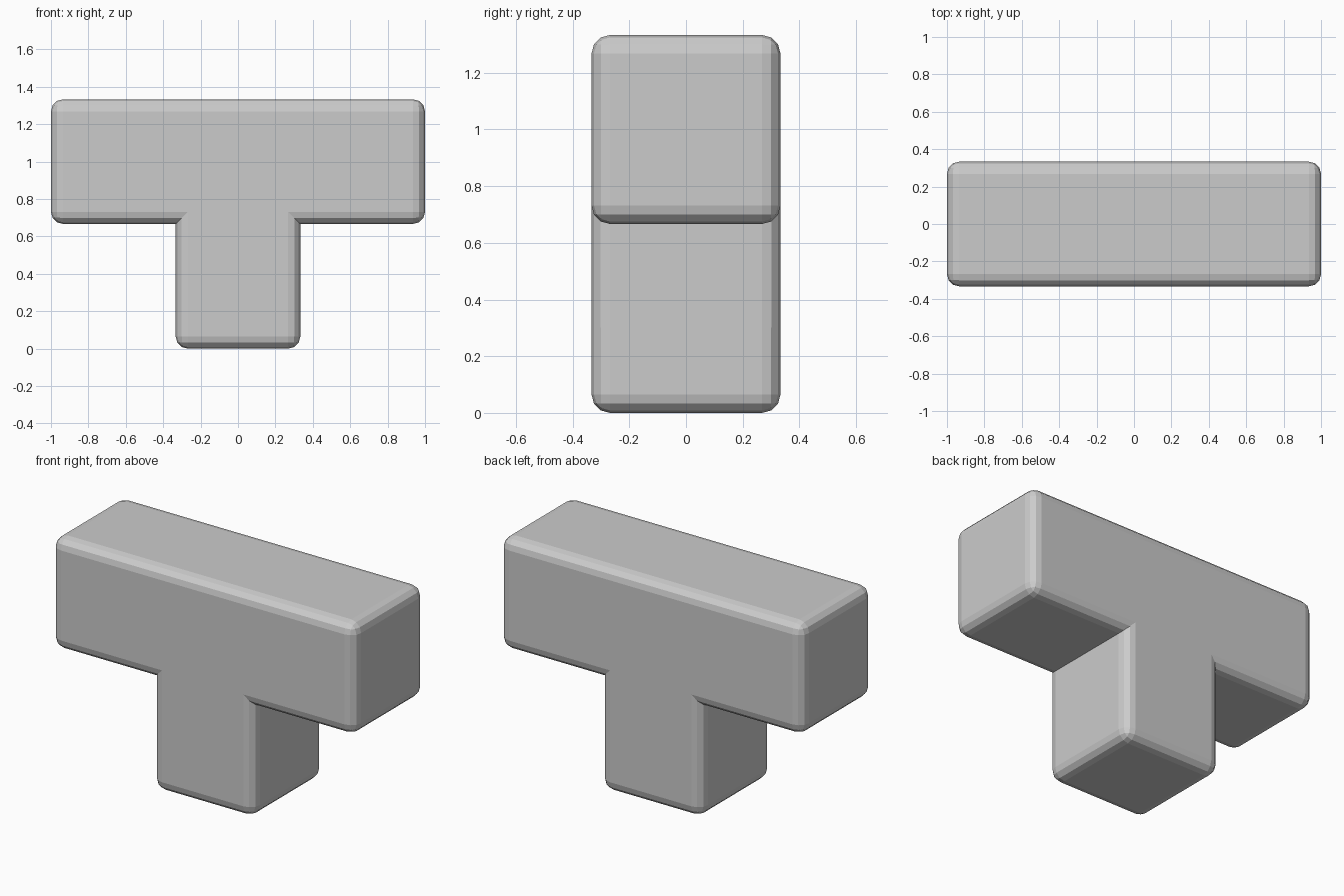
import bpy, bmesh
from mathutils import Vector

if "Cube" in bpy.data.objects:
    bpy.data.objects.remove(bpy.data.objects["Cube"])

S = 2 / 3       # edge of one cube cell
BEVEL = 0.065

bm = bmesh.new()

# Front faces of the four cells: three across the top, one below the middle
for cx, cz in ((-1, 1), (0, 1), (1, 1), (0, 0)):
    corners = ((-.5, 0), (.5, 0), (.5, 1), (-.5, 1))
    bm.faces.new([bm.verts.new(((cx + u) * S, -S / 2, (cz + v) * S)) for u, v in corners])
bmesh.ops.remove_doubles(bm, verts=bm.verts[:], dist=1e-4)

# Extrude to full depth
ext = bmesh.ops.extrude_face_region(bm, geom=bm.faces[:], use_keep_orig=True)
moved = [g for g in ext["geom"] if isinstance(g, bmesh.types.BMVert)]
bmesh.ops.translate(bm, verts=moved, vec=Vector((0, S, 0)))
bmesh.ops.recalc_face_normals(bm, faces=bm.faces[:])

# Round only the convex edges; the two inner corners stay sharp
convex = [e for e in bm.edges if e.calc_face_angle_signed(0) > 0.5]
bmesh.ops.bevel(bm, geom=convex, offset=BEVEL, offset_type='OFFSET',
                segments=3, profile=0.5, affect='EDGES', clamp_overlap=True)

mesh = bpy.data.meshes.new("t_block")
bm.to_mesh(mesh)
bm.free()
block = bpy.data.objects.new("t_block", mesh)
bpy.context.collection.objects.link(block)
